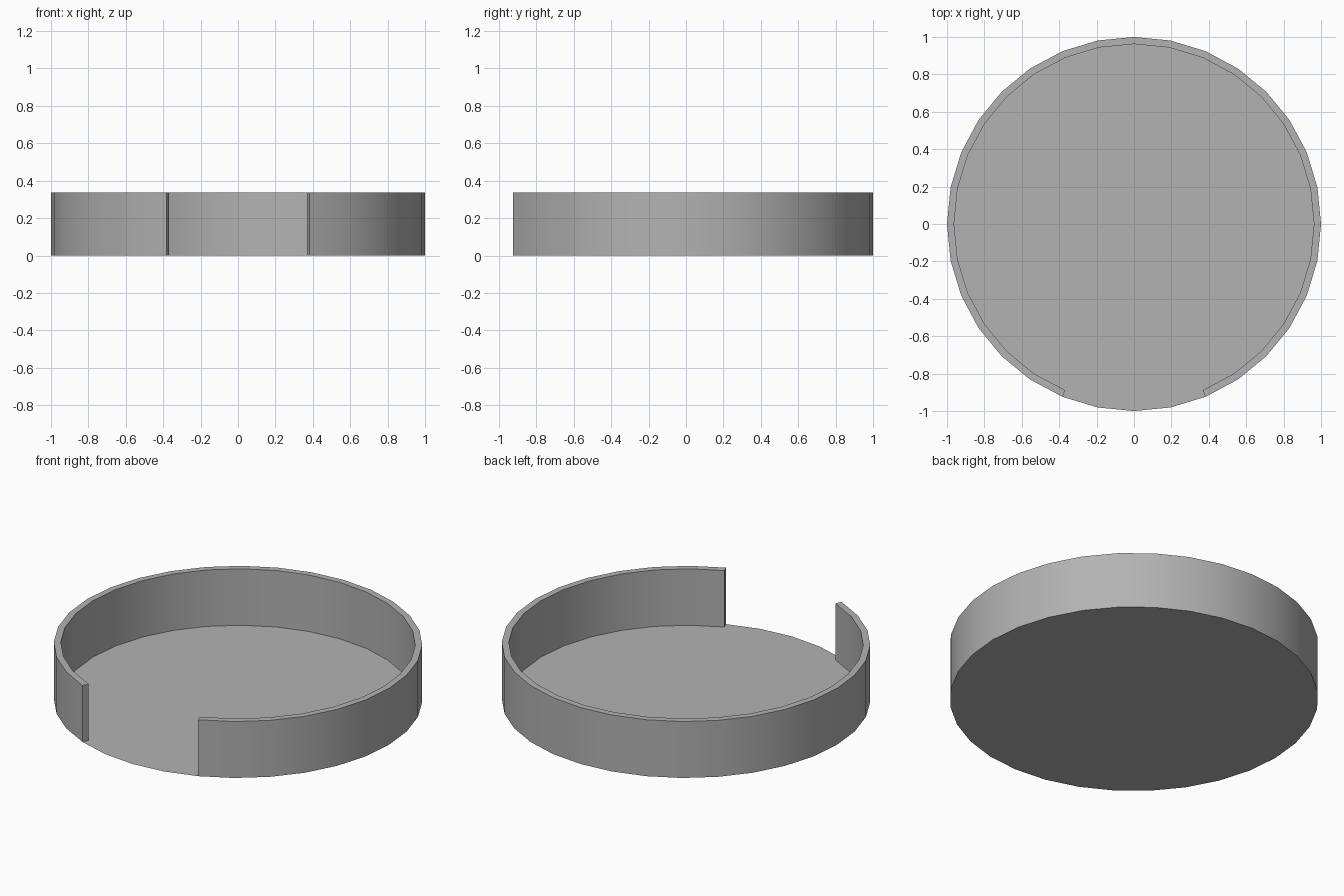
import bpy, bmesh
from math import sin, cos, pi, radians

if "Cube" in bpy.data.objects:
    bpy.data.objects.remove(bpy.data.objects["Cube"])

SIDES, GAP = 32, 4            # gap is centred on the front (-y)
R_OUT, R_IN, HEIGHT = 1.0, 0.962, 0.338

grey = bpy.data.materials.new("dark_grey")
grey.diffuse_color = (0.45, 0.45, 0.45, 1)
grey.use_nodes = True
grey.node_tree.nodes["Principled BSDF"].inputs["Base Color"].default_value = grey.diffuse_color


def finish(name, bm):
    mesh = bpy.data.meshes.new(name)
    bm.to_mesh(mesh)
    bm.free()
    mesh.materials.append(grey)
    obj = bpy.data.objects.new(name, mesh)
    bpy.context.collection.objects.link(obj)
    return obj


# Floor: a thin flat disc
bm = bmesh.new()
bmesh.ops.create_circle(bm, cap_ends=True, segments=SIDES, radius=R_OUT)
finish("floor", bm)

# Wall: ring profile swept around, leaving the doorway open; the floor closes its underside
bm = bmesh.new()
profile = [(R_OUT, 0), (R_OUT, HEIGHT), (R_IN, HEIGHT), (R_IN, 0)]
rings = []
for i in range(SIDES - GAP + 1):
    a = -pi / 2 + 2 * pi * (i + GAP / 2) / SIDES
    rings.append([bm.verts.new((r * cos(a), r * sin(a), z)) for r, z in profile])
for a, b in zip(rings, rings[1:]):
    for k in range(3):
        bm.faces.new((a[k], b[k], b[k + 1], a[k + 1]))
bm.faces.new(rings[0])
bm.faces.new(rings[-1][::-1])
wall = finish("wall", bm)

# Smooth the curve, keep the rim and doorway edges sharp
bpy.context.view_layer.objects.active = wall
wall.select_set(True)
bpy.ops.object.shade_smooth_by_angle(angle=radians(30))
